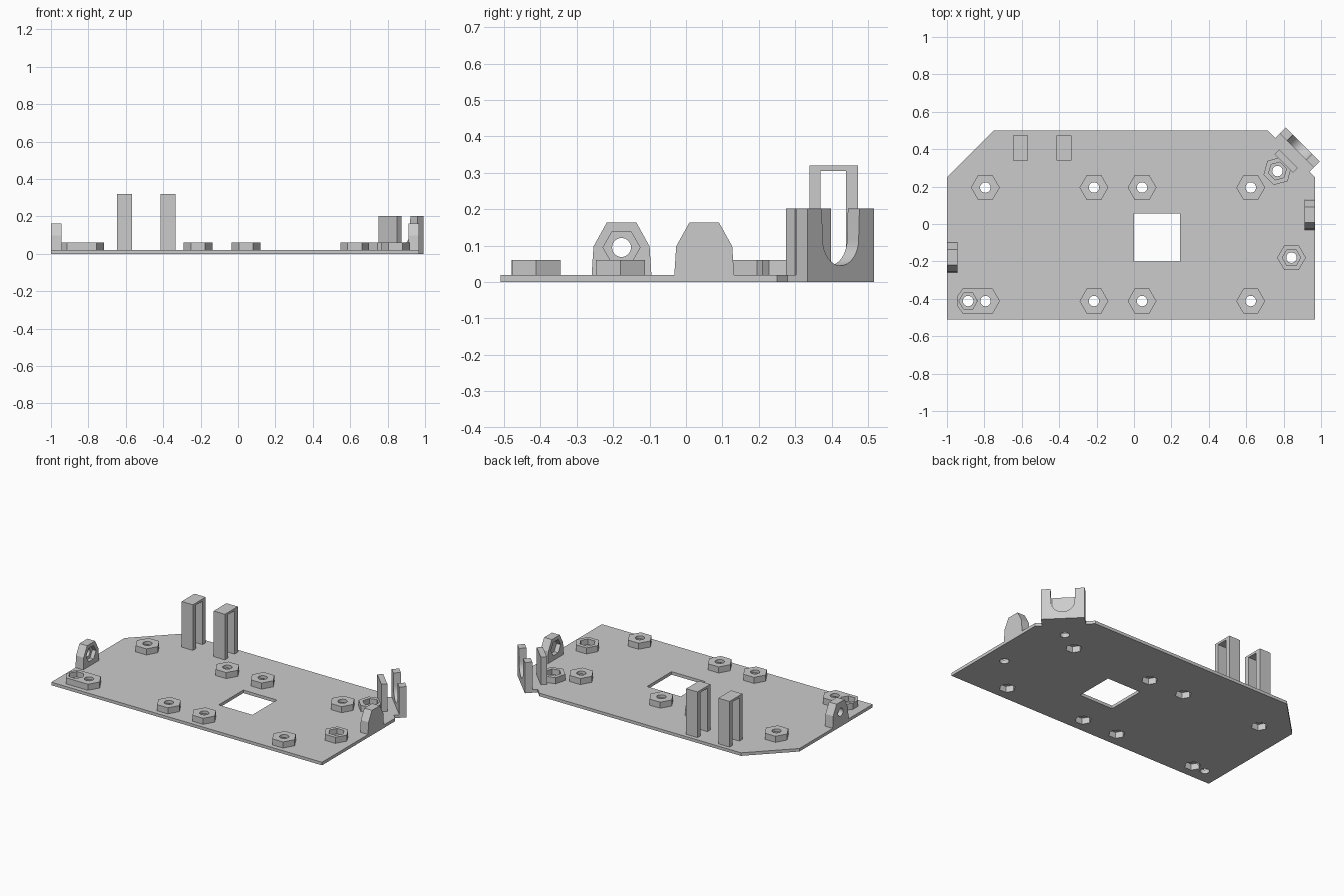
import bpy, bmesh, math
from mathutils import Matrix, Vector

if "Cube" in bpy.data.objects:
    bpy.data.objects.remove(bpy.data.objects["Cube"])

grey = bpy.data.materials.new("plain grey plastic")
grey.diffuse_color = (0.6, 0.6, 0.6, 1)
grey.use_nodes = True
grey.node_tree.nodes["Principled BSDF"].inputs["Base Color"].default_value = grey.diffuse_color

T = 0.02          # plate thickness
NUT_H = 0.06      # top of standoffs
HEX_R, TRAP_R, BORE_R = 0.077, 0.049, 0.028


def prism(name, pts, depth, matrix=Matrix()):
    """Extrude a 2D outline from local z = 0 to depth, then place it."""
    bm = bmesh.new()
    face = bm.faces.new([bm.verts.new((x, y, 0)) for x, y in pts])
    out = bmesh.ops.extrude_face_region(bm, geom=[face])["geom"]
    verts = [v for v in out if isinstance(v, bmesh.types.BMVert)]
    bmesh.ops.translate(bm, verts=verts, vec=(0, 0, depth))
    bm.transform(matrix)
    bmesh.ops.recalc_face_normals(bm, faces=bm.faces)
    mesh = bpy.data.meshes.new(name)
    bm.to_mesh(mesh)
    bm.free()
    mesh.materials.append(grey)
    ob = bpy.data.objects.new(name, mesh)
    bpy.context.collection.objects.link(ob)
    return ob


def ring(r, n, x=0, y=0, turn=0):
    return [(x + r * math.cos(turn + math.tau * i / n),
             y + r * math.sin(turn + math.tau * i / n)) for i in range(n)]


def rect(x0, x1, y0, y1):
    return [(x0, y0), (x1, y0), (x1, y1), (x0, y1)]


def up(z):
    return Matrix.Translation((0, 0, z))


def frame(x_axis, y_axis, origin):
    """Local x and y axes of an outline, placed at origin."""
    x, y = Vector(x_axis).normalized(), Vector(y_axis).normalized()
    m = Matrix((x, y, x.cross(y))).transposed().to_4x4()
    m.translation = origin
    return m


def cut(ob, cutters):
    for c in cutters:
        mod = ob.modifiers.new("cut", 'BOOLEAN')
        mod.operation, mod.solver, mod.object = 'DIFFERENCE', 'EXACT', c
    deps = bpy.context.evaluated_depsgraph_get()
    mesh = bpy.data.meshes.new_from_object(ob.evaluated_get(deps))
    ob.modifiers.clear()
    ob.data = mesh
    for c in cutters:
        bpy.data.objects.remove(c)


def trap_cutters(x, y, below, turn=0):
    """Round bore plus hexagonal nut pocket, open below or above."""
    z0, z1 = (-0.02, 0.04) if below else (T + 0.005, 0.1)
    return [prism("bore_cutter", ring(BORE_R, 32, x, y), 0.2, up(-0.05)),
            prism("pocket_cutter", ring(TRAP_R, 6, x, y, turn), z1 - z0, up(z0))]


# Base plate with chamfered rear corners
plate = prism("base_plate", [(-1, -0.51), (0.968, -0.51), (0.968, 0.25),
                             (0.716, 0.5), (-0.75, 0.5), (-1, 0.25)], T)
plate_cuts = [prism("window_cutter", rect(0, 0.245, -0.2, 0.055), 0.2, up(-0.1))]

# Hexagonal standoffs: nut pocket below, or above
below = [(x, y) for y in (0.195, -0.412) for x in (-0.214, 0.043, 0.624)]
below.append((-0.795, 0.195))
standoffs = [(x, y, True, 0) for x, y in below]
standoffs += [(0.842, -0.18, False, 0), (0.767, 0.283, False, -math.pi / 4)]
for x, y, is_below, turn in standoffs:
    nut = prism("standoff", ring(HEX_R, 6, x, y, turn), NUT_H - T, up(T))
    cut(nut, trap_cutters(x, y, is_below, turn))
    plate_cuts += trap_cutters(x, y, is_below, turn)

# Double standoff in the front left corner
double = prism("double_standoff", [
    (-0.717, -0.412), (-0.756, -0.345), (-0.915, -0.345), (-0.944, -0.385),
    (-0.944, -0.439), (-0.915, -0.479), (-0.756, -0.479)], NUT_H - T, up(T))
for x, is_below in ((-0.887, False), (-0.794, True)):
    cut(double, trap_cutters(x, -0.412, is_below))
    plate_cuts += trap_cutters(x, -0.412, is_below)
cut(plate, plate_cuts)

# Slotted towers at the rear
for x in (-0.607, -0.374):
    prism("slotted_tower", [
        (0.34, T), (0.37, T), (0.37, 0.305), (0.44, 0.305), (0.44, T),
        (0.473, T), (0.473, 0.32), (0.34, 0.32)], 0.082,
        frame((0, 1, 0), (0, 0, 1), (x - 0.041, 0, 0)))

# Upright side tabs with a bore and an inward facing nut pocket
TAB = [(-0.082, T), (0.082, T), (0.077, 0.098), (0.041, 0.163),
       (-0.041, 0.163), (-0.077, 0.098)]
for name, x, y, pocket_x in (("left_tab", -1, -0.177, -0.97),
                             ("right_tab", 0.912, 0.05, 0.87)):
    def place(px):
        return frame((0, 1, 0), (0, 0, 1), (px, y, 0))
    tab = prism(name, TAB, 0.056, place(x))
    cut(tab, [prism("bore_cutter", ring(0.026, 32, 0, 0.095), 0.2, place(x - 0.07)),
              prism("pocket_cutter", ring(0.051, 6, 0, 0.095), 0.072, place(pocket_x))])

# Diagonal corner holder: cradle with U slot, short inner wall, linking foot
D, N = Vector((1, -1, 0)).normalized(), Vector((1, 1, 0)).normalized()


def corner(n):
    return frame(-D, (0, 0, 1), D * 0.337 + N * n)


arc = [(0.07 * math.cos(a), 0.118 + 0.073 * math.sin(a))
       for a in [math.pi + math.pi * i / 16 for i in range(17)]]
prism("corner_cradle", [(-0.129, 0), (0.129, 0), (0.129, 0.202), (0.073, 0.202)]
      + arc[::-1] + [(-0.073, 0.202), (-0.129, 0.202)], 0.045, corner(0.893))
prism("inner_wall", rect(-0.07, 0.07, T, 0.202), 0.036, corner(0.795))
prism("holder_foot", rect(-0.129, 0.129, 0, T), 0.034, corner(0.859))

# Smooth the round bores, keep hard edges
for ob in bpy.context.scene.objects:
    ob.select_set(True)
    bpy.context.view_layer.objects.active = ob
bpy.ops.object.shade_smooth_by_angle(angle=math.radians(25))
